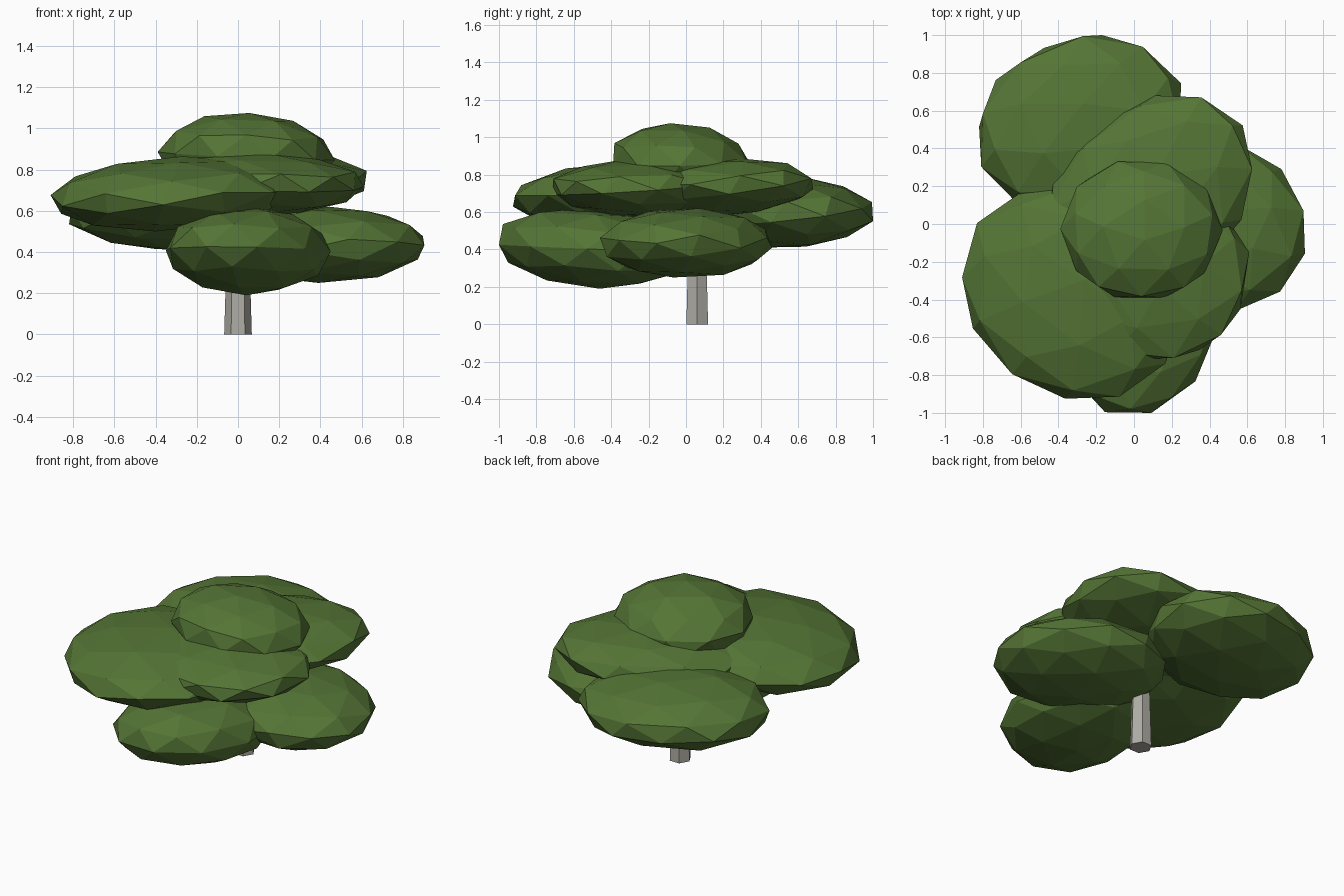
import bpy
import bmesh
import random
from mathutils import Matrix, Vector

if "Cube" in bpy.data.objects:
    bpy.data.objects.remove(bpy.data.objects["Cube"])


def make_material(name, rgb):
    mat = bpy.data.materials.new(name)
    mat.use_nodes = True
    mat.diffuse_color = (*rgb, 1)
    mat.node_tree.nodes["Principled BSDF"].inputs["Base Color"].default_value = (*rgb, 1)
    return mat


leaf = make_material("leaf green", (0.09, 0.178, 0.036))
bark = make_material("grey bark", (0.42, 0.41, 0.37))


def finish(name, bm, mat):
    mesh = bpy.data.meshes.new(name)
    bm.to_mesh(mesh)
    bm.free()
    mesh.materials.append(mat)
    obj = bpy.data.objects.new(name, mesh)
    bpy.context.collection.objects.link(obj)
    return obj


def foliage(name, low, high, turn, seed, skew=0.0, lean=(0.0, 0.0)):
    """Faceted leaf clump fitted between two corners.

    skew stretches it along the plan diagonal, lean raises it towards +x and +y.
    """
    rng = random.Random(seed)
    bm = bmesh.new()
    bmesh.ops.create_icosphere(bm, subdivisions=2, radius=1)
    bm.transform(Matrix.Rotation(turn, 4, "Z") @ Matrix.Rotation(turn / 2, 4, "X"))
    for v in bm.verts:
        x, y, z = v.co * rng.uniform(0.98, 1.02)
        v.co = (x + skew * y, y + skew * x, z + lean[0] * x + lean[1] * y)
    for axis in range(3):
        values = [v.co[axis] for v in bm.verts]
        lo, hi = min(values), max(values)
        for v in bm.verts:
            t = (v.co[axis] - lo) / (hi - lo)
            v.co[axis] = low[axis] + t * (high[axis] - low[axis])
    return finish(name, bm, leaf)


# Leaf clumps, from the crown down
foliage("crown_foliage", (-0.39, -0.39, 0.66), (0.47, 0.33, 1.075), 0.3, 1, lean=(-0.05, -0.1))
foliage("upper_back_foliage", (-0.46, -0.36, 0.57), (0.625, 0.68, 0.89), 0.9, 2, 0.14, (0.15, 0.15))
foliage("upper_front_foliage", (-0.48, -0.715, 0.58), (0.61, 0.27, 0.88), 0.5, 3, -0.05)
foliage("right_foliage", (-0.91, -0.925, 0.5), (0.26, 0.20, 0.865), 1.2, 4, -0.06, (0.15, 0.1))
foliage("rear_foliage", (-0.82, 0.05, 0.41), (0.25, 1.00, 0.785), 0.7, 5, 0.07)
foliage("front_foliage", (-0.35, -1.00, 0.19), (0.45, -0.02, 0.62), 0.2, 6, 0.08, (0.0, -0.2))
foliage("left_foliage", (-0.08, -0.46, 0.25), (0.905, 0.46, 0.62), 1.0, 7, -0.06)

# Six-sided tapered trunk
bm = bmesh.new()
bmesh.ops.create_cone(bm, cap_ends=True, segments=6, radius1=0.067, radius2=0.045, depth=0.75)
bm.transform(Matrix.Rotation(1.5708, 4, "Z"))
bmesh.ops.translate(bm, verts=bm.verts, vec=Vector((0, 0.06, 0.375)))
finish("trunk", bm, bark)
